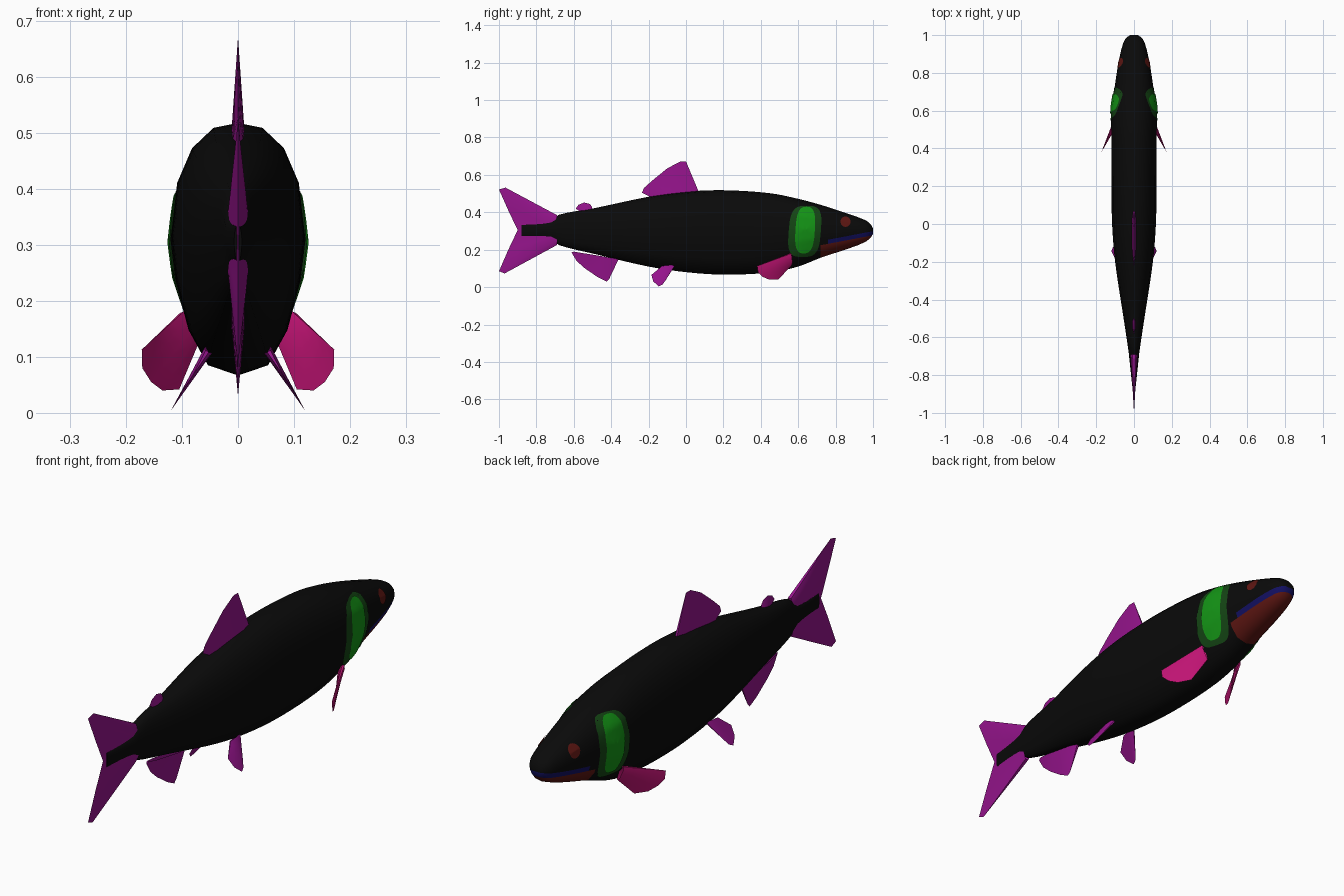
import bpy, bmesh, math
from mathutils import Vector

if "Cube" in bpy.data.objects:
    bpy.data.objects.remove(bpy.data.objects["Cube"])


def material(name, r, g, b):
    m = bpy.data.materials.new(name)
    m.use_nodes = True
    m.diffuse_color = (r, g, b, 1)
    m.node_tree.nodes["Principled BSDF"].inputs["Base Color"].default_value = (r, g, b, 1)
    return m


BLACK = material("black skin", .003, .003, .003)
RED = material("dark red", .11, .008, .006)
BLUE = material("dark blue", .006, .005, .12)
GREEN = material("bright green", .007, .3, .008)
DARK_GREEN = material("dark green", .007, .06, .007)
PURPLE = material("purple fin", .3, .007, .26)
PINK = material("pink fin", .55, .007, .18)

# Body stations: y, top, bottom, half width
STATIONS = [
    (-.88, .335, .27, .007), (-.72, .355, .255, .024), (-.68, .387, .225, .028),
    (-.5, .42, .18, .055), (-.2, .483, .11, .1), (0, .51, .08, .116),
    (.2, .518, .067, .119), (.45, .502, .078, .12), (.6, .472, .11, .119),
    (.72, .44, .157, .103), (.85, .398, .2, .083), (.95, .362, .237, .06),
    (.985, .34, .262, .042), (1, .312, .285, .02)]
# Half cross-section from belly to back: width and height fractions
SECTION = [(0, -1), (.45, -.92), (.74, -.64), (.93, -.25), (1, .1),
           (.91, .53), (.69, .8), (.37, .96), (0, 1)]


def station(y):
    """Smoothly interpolated top, bottom and half width at y."""
    n = len(STATIONS)
    i = max(k for k in range(n - 1) if STATIONS[k][0] <= y or k == 0)
    a, b = STATIONS[i], STATIONS[i + 1]
    before, after = STATIONS[max(i - 1, 0)], STATIONS[min(i + 2, n - 1)]
    h = b[0] - a[0]
    t = (y - a[0]) / h
    out = []
    for k in (1, 2, 3):
        ma = (b[k] - before[k]) / (b[0] - before[0]) * h
        mb = (after[k] - a[k]) / (after[0] - a[0]) * h
        d = b[k] - a[k]
        out.append(a[k] + t * ma + t * t * (3 * d - 2 * ma - mb) + t ** 3 * (ma + mb - 2 * d))
    return out


def surface_x(y, z):
    """Half width of the body at height z."""
    top, bottom, width = station(y)
    f = max(-1, min(1, (2 * z - top - bottom) / (top - bottom)))
    for (xa, za), (xb, zb) in zip(SECTION, SECTION[1:]):
        if f <= zb:
            return width * (xa + (xb - xa) * (f - za) / (zb - za))
    return 0


def finish(name, bm, mats):
    bmesh.ops.recalc_face_normals(bm, faces=bm.faces)
    mesh = bpy.data.meshes.new(name)
    bm.to_mesh(mesh)
    bm.free()
    obj = bpy.data.objects.new(name, mesh)
    bpy.context.collection.objects.link(obj)
    for m in mats:
        mesh.materials.append(m)
    bpy.ops.object.select_all(action="DESELECT")
    obj.select_set(True)
    bpy.context.view_layer.objects.active = obj
    bpy.ops.object.shade_smooth_by_angle(angle=math.radians(50))
    return obj


# Body: lofted rings, cut along the mouth lines
def build_body():
    bm = bmesh.new()
    ys = [-.88 + .04 * i for i in range(47)] + [.975, .99, 1]
    outline = SECTION + [(-x, z) for x, z in SECTION[-2:0:-1]]
    rings = []
    for y in ys:
        top, bottom, width = station(y)
        mid, half = (top + bottom) / 2, (top - bottom) / 2
        rings.append([bm.verts.new((width * x, y, mid + half * z)) for x, z in outline])
    n = len(outline)
    for a, b in zip(rings, rings[1:]):
        for i in range(n):
            j = (i + 1) % n
            bm.faces.new((a[i], a[j], b[j], b[i]))
    bm.faces.new(rings[0])
    bm.faces.new(rings[-1])

    slope = .19
    for height in (.224, .246):
        head = [f for f in bm.faces if f.calc_center_median().y > .72]
        geom = set(head)
        for f in head:
            geom.update(f.edges)
            geom.update(f.verts)
        bmesh.ops.bisect_plane(bm, geom=list(geom), dist=.00001,
                               plane_co=(0, .72, height), plane_no=(0, -slope, 1))
    for f in bm.faces:
        c = f.calc_center_median()
        above = c.z - slope * (c.y - .72)
        if c.y > .72 and above < .224:
            f.material_index = 1
        elif c.y > .76 and above < .246:
            f.material_index = 2
    finish("body", bm, [BLACK, RED, BLUE])


# Thin patches that follow the side of the body
def patch(name, side, mat, y, z, ry, rz, lift, power=1, lean=0):
    bm = bmesh.new()
    segments, steps = 32, 8

    def point(r, a):
        c, s = math.cos(a), math.sin(a)
        pz = z + r * rz * math.copysign(abs(s) ** power, s)
        py = y + r * ry * math.copysign(abs(c) ** power, c) + lean * (pz - z)
        return bm.verts.new((side * (surface_x(py, pz) + lift), py, pz))

    centre = point(0, 0)
    last = None
    for k in range(1, steps + 1):
        ring = [point(k / steps, math.tau * i / segments) for i in range(segments)]
        for i in range(segments):
            j = (i + 1) % segments
            if last:
                bm.faces.new((last[i], ring[i], ring[j], last[j]))
            else:
                bm.faces.new((centre, ring[i], ring[j]))
        last = ring
    obj = finish(name, bm, [mat])
    if sum(p.normal.x for p in obj.data.polygons) * side < 0:
        obj.data.flip_normals()


# Fins: wedges that thin from the root to the rim
def fin(name, mat, root, rim, thickness):
    bm = bmesh.new()
    start, end = (Vector(p) for p in root)
    rim = [Vector(p) for p in rim]
    n, rows = len(rim), 4
    normal = (end - start).cross(rim[n // 2] - start).normalized()
    loops = []
    for r in range(rows + 1):
        v = r / rows
        front, back = [], []
        for i, tip in enumerate(rim):
            p = start.lerp(end, i / (n - 1)).lerp(tip, v)
            edge = .4 if i in (0, n - 1) else 1
            offset = normal * thickness * (1 - v) * edge
            front.append(bm.verts.new(p + offset))
            back.append(bm.verts.new(p - offset))
        loops.append(front + back[::-1])
    for a, b in zip(loops, loops[1:]):
        for i in range(2 * n):
            j = (i + 1) % (2 * n)
            bm.faces.new((a[i], a[j], b[j], b[i]))
    bmesh.ops.remove_doubles(bm, verts=bm.verts, dist=.0001)
    finish(name, bm, [mat])


def middle_fin(name, root, rim, thickness):
    fin(name, PURPLE, [(0, *p) for p in root], [(0, *p) for p in rim], thickness)


build_body()
middle_fin("tail_fin", [(-.69, .385), (-.69, .225)],
           [(-.965, .532), (-1, .522), (-.95, .41), (-.9, .305), (-.95, .2),
            (-1, .085), (-.97, .073)], .018)
middle_fin("dorsal_fin", [(-.17, .47), (.07, .505)],
           [(-.235, .505), (-.225, .53), (-.18, .57), (-.1, .635), (-.03, .672), (0, .672)], .012)
middle_fin("adipose_fin", [(-.56, .4), (-.5, .41)],
           [(-.59, .42), (-.575, .44), (-.545, .452), (-.515, .445), (-.503, .43)], .01)
middle_fin("anal_fin", [(-.6, .19), (-.36, .15)],
           [(-.612, .185), (-.585, .14), (-.54, .1), (-.47, .052), (-.425, .03), (-.41, .045)], .012)

for side, label in ((1, "left"), (-1, "right")):
    def mirrored(points):
        return [(side * x, y, z) for x, y, z in points]

    fin(label + "_pelvic_fin", PURPLE,
        mirrored([(.055, -.13, .11), (.05, -.06, .115)]),
        mirrored([(.082, -.185, .065), (.105, -.175, .03), (.12, -.145, .004),
                  (.113, -.125, .014), (.1, -.11, .035)]), .008)
    fin(label + "_pectoral_fin", PINK,
        mirrored([(.1, .56, .18), (.075, .565, .12)]),
        mirrored([(.172, .38, .113), (.171, .385, .08), (.155, .41, .055),
                  (.135, .445, .04), (.105, .495, .042)]), .01)
    patch(label + "_gill_cover", side, DARK_GREEN, .635, .298, .086, .137, .004, .6, .08)
    patch(label + "_gill_centre", side, GREEN, .637, .305, .052, .125, .007, .7, .06)
    patch(label + "_eye", side, RED, .853, .35, .027, .028, .004)
